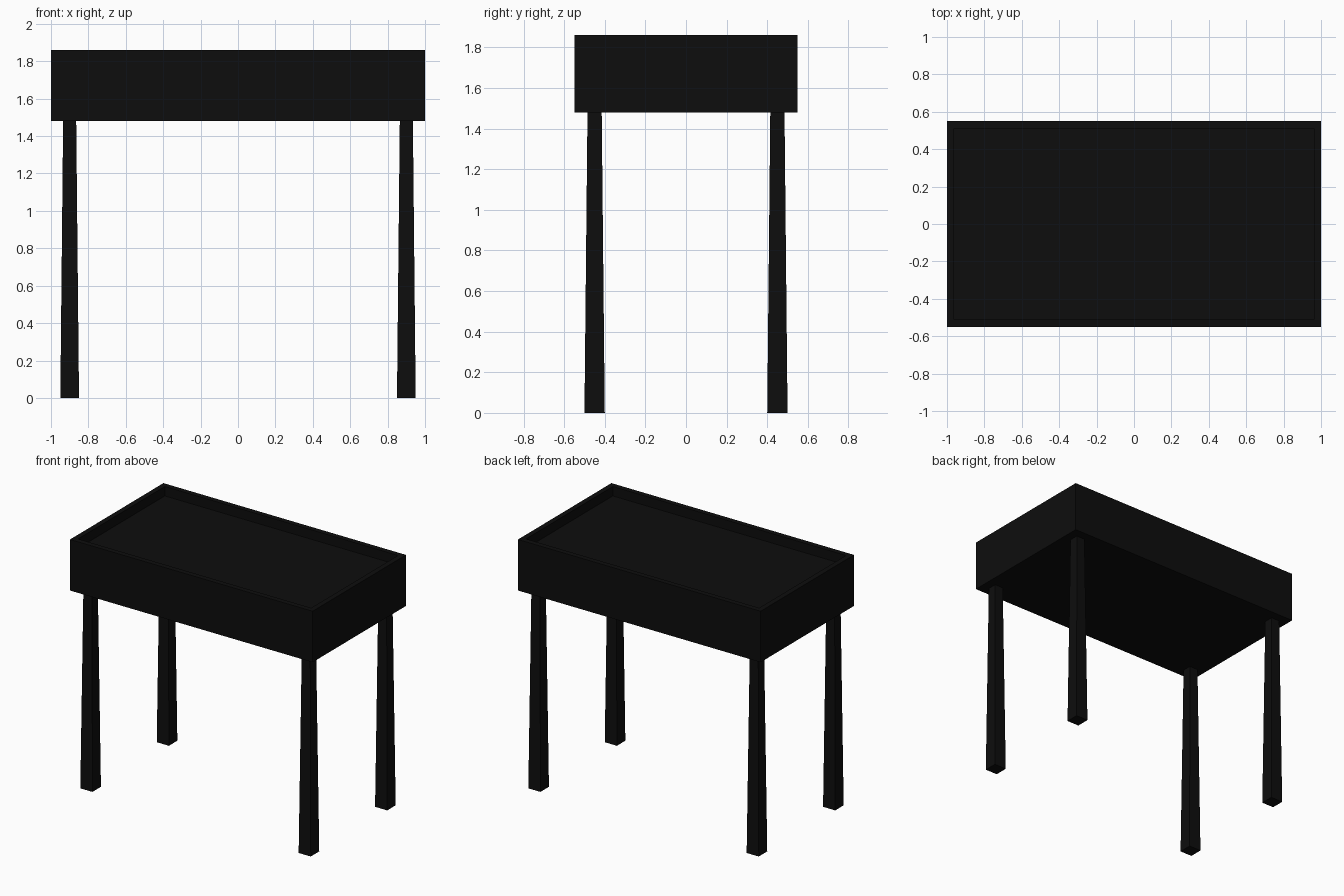
import bpy, bmesh
from mathutils import Matrix

if "Cube" in bpy.data.objects:
    bpy.data.objects.remove(bpy.data.objects["Cube"])

black = bpy.data.materials.new("black paint")
black.diffuse_color = (0.004, 0.004, 0.004, 1)
black.use_nodes = True
black.node_tree.nodes["Principled BSDF"].inputs["Base Color"].default_value = black.diffuse_color


def add_object(name, bm):
    mesh = bpy.data.meshes.new(name)
    bm.to_mesh(mesh)
    bm.free()
    mesh.materials.append(black)
    ob = bpy.data.objects.new(name, mesh)
    bpy.context.collection.objects.link(ob)
    return ob


def box(x, y, z0, z1):
    bm = bmesh.new()
    bmesh.ops.create_cube(bm, size=1, matrix=Matrix.Translation((0, 0, (z0 + z1) / 2))
                          @ Matrix.Diagonal((x, y, z1 - z0, 1)))
    return bm


# Table body: box with a raised rim around a recessed top
bm = box(2.0, 1.1, 1.48, 1.86)
top = max(bm.faces, key=lambda f: f.calc_center_median().z)
bmesh.ops.inset_region(bm, faces=[top], thickness=0.055)
floor = bmesh.ops.extrude_discrete_faces(bm, faces=[top])["faces"][0]
bmesh.ops.translate(bm, verts=floor.verts, vec=(0, 0, -0.07))
bmesh.ops.recalc_face_normals(bm, faces=bm.faces)
add_object("table_body", bm)

# Square legs, wider at the foot
for side, sx in (("left", -1), ("right", 1)):
    for end, sy in (("front", -1), ("back", 1)):
        bm = box(0.1, 0.1, 0, 1.48)
        for v in bm.verts:
            if v.co.z > 1:
                v.co.x *= 0.7
                v.co.y *= 0.7
        leg = add_object(f"{end}_{side}_leg", bm)
        leg.location = (0.9 * sx, 0.45 * sy, 0)
